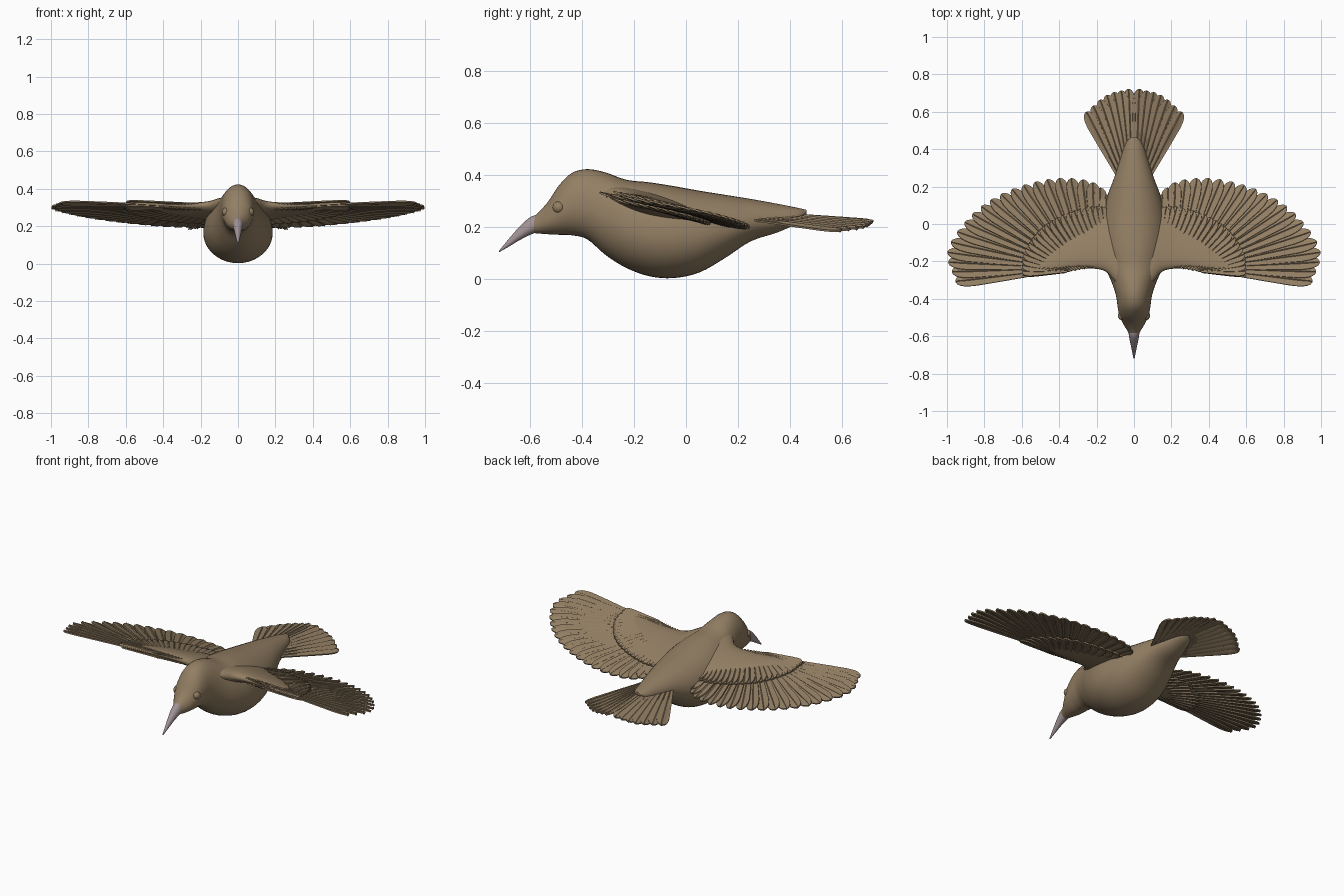
import bpy, bmesh, math
from mathutils import Vector

cube = bpy.data.objects.get("Cube")
if cube:
    bpy.data.objects.remove(cube, do_unlink=True)


def material(name, rgb):
    m = bpy.data.materials.new(name)
    m.use_nodes = True
    m.diffuse_color = (*rgb, 1)
    bsdf = m.node_tree.nodes["Principled BSDF"]
    bsdf.inputs["Base Color"].default_value = (*rgb, 1)
    bsdf.inputs["Roughness"].default_value = 0.8
    return m


BROWN = material("plumage_brown", (0.29, 0.21, 0.125))
HORN = material("beak_grey", (0.36, 0.29, 0.30))


def spline(keys, n):
    """Smooth curve through key tuples, n steps per span."""
    k = [Vector(p) for p in keys]
    k = [2 * k[0] - k[1]] + k + [2 * k[-1] - k[-2]]
    out = []
    for a, b, c, d in zip(k, k[1:], k[2:], k[3:]):
        for i in range(n):
            t = i / n
            out.append(0.5 * (2 * b + (c - a) * t + (2 * a - 5 * b + 4 * c - d) * t * t
                              + (3 * b - a - 3 * c + d) * t ** 3))
    return out + [k[-2]]


def finish(bm, name, mat, mirror=False, angle=40):
    me = bpy.data.meshes.new(name)
    bm.to_mesh(me)
    bm.free()
    ob = bpy.data.objects.new(name, me)
    bpy.context.collection.objects.link(ob)
    me.materials.append(mat)
    bpy.ops.object.select_all(action="DESELECT")
    ob.select_set(True)
    bpy.context.view_layer.objects.active = ob
    bpy.ops.object.shade_smooth_by_angle(angle=math.radians(angle))
    if mirror:
        mod = ob.modifiers.new("mirror", "MIRROR")
        mod.use_mirror_merge = False
    return ob


def loft(rings, name, mat, mirror=False):
    bm = bmesh.new()
    loops = [[bm.verts.new(p) for p in r] for r in rings]
    n = len(loops[0])
    for a, b in zip(loops, loops[1:]):
        for i in range(n):
            j = (i + 1) % n
            bm.faces.new((a[i], a[j], b[j], b[i]))
    bm.faces.new(loops[0])
    bm.faces.new(loops[-1])
    bmesh.ops.recalc_face_normals(bm, faces=bm.faces)
    return finish(bm, name, mat, mirror, 60)


def oval(y, low, high, half, n=40):
    """Egg-shaped ring, widest a little below the middle."""
    mid = low + 0.45 * (high - low)
    ring = []
    for i in range(n):
        t = 2 * math.pi * i / n
        s = math.sin(t)
        ring.append((half * math.cos(t), y, mid + s * ((high - mid) if s > 0 else (mid - low))))
    return ring


# Body and head: y, underside, top, half width
BODY = [(-0.605, 0.178, 0.228, 0.02), (-0.57, 0.175, 0.255, 0.036), (-0.53, 0.172, 0.30, 0.06),
        (-0.49, 0.17, 0.36, 0.078), (-0.44, 0.168, 0.408, 0.088), (-0.38, 0.152, 0.423, 0.097),
        (-0.31, 0.092, 0.41, 0.12), (-0.23, 0.042, 0.382, 0.155), (-0.14, 0.01, 0.372, 0.18),
        (-0.05, 0.003, 0.358, 0.185), (0.05, 0.024, 0.34, 0.172), (0.15, 0.08, 0.324, 0.143),
        (0.25, 0.145, 0.308, 0.105), (0.35, 0.178, 0.29, 0.073), (0.43, 0.215, 0.274, 0.045),
        (0.465, 0.25, 0.266, 0.014)]
loft([oval(*s) for s in spline(BODY, 4)], "body", BROWN)

# Beak
BEAK = [(-0.72, 0.103, 0.109, 0.003), (-0.68, 0.126, 0.158, 0.011), (-0.64, 0.15, 0.203, 0.019),
        (-0.60, 0.17, 0.238, 0.027), (-0.56, 0.185, 0.25, 0.03)]
loft([oval(*s, n=24) for s in spline(BEAK, 4)], "beak", HORN)

# Eyes
bm = bmesh.new()
bmesh.ops.create_uvsphere(bm, u_segments=20, v_segments=12, radius=0.024)
bmesh.ops.translate(bm, verts=bm.verts, vec=(0.062, -0.49, 0.275))
finish(bm, "eye", BROWN, True)


def wing_z(x, y):
    return 0.325 - (0.26 - 0.1 * x) * (y + 0.3)


def tail_z(x, y):
    return 0.25 - 0.075 * (y - 0.25) - 0.1 * abs(x)


# Wing arm: x, leading edge, trailing edge, thickness
ARM = [(0.04, -0.36, 0.16, 0.06), (0.1, -0.31, 0.12, 0.058), (0.15, -0.255, 0.07, 0.05),
       (0.22, -0.238, 0.02, 0.04), (0.32, -0.24, -0.03, 0.033), (0.42, -0.255, -0.09, 0.027),
       (0.52, -0.268, -0.18, 0.02), (0.6, -0.28, -0.245, 0.01)]


def airfoil(x, lead, trail, thick, n=28):
    ring = []
    for i in range(n):
        t = 2 * math.pi * i / n
        u = (1 - math.cos(t)) / 2
        y = lead + u * (trail - lead)
        ring.append((x, y, wing_z(x, y) + thick * math.sin(t) * (1 - 0.45 * u)))
    return ring


loft([airfoil(*s) for s in spline(ARM, 4)], "wing_arm", BROWN, True)

# Feather outline: distance along, relative half width
OUTLINE = [(0, 0.35), (0.3, 0.6), (0.6, 0.85), (0.82, 1), (0.9, 0.93), (0.95, 0.76), (0.985, 0.45), (1, 0.12)]


def feather(bm, root, tip, half, height, lift, tilt=0.006):
    """Thin cambered blade lying on a height function."""
    root, tip = Vector(root), Vector(tip)
    axis = tip - root
    side = Vector((axis.y, -axis.x)).normalized()
    rows = []
    for s, w in OUTLINE:
        row = []
        for k in (-1, -0.15, 0, 0.15, 1):
            p = root + axis * s + side * (half * w * k)
            ridge = 0.004 if k == 0 else 0
            z = height(p.x, p.y) + lift + tilt * k * w + ridge
            row.append(bm.verts.new((p.x, p.y, z)))
        rows.append(row)
    for a, b in zip(rows, rows[1:]):
        for i in range(4):
            bm.faces.new((a[i], a[i + 1], b[i + 1], b[i]))


def feather_row(name, roots, tips, per, half, height, lift, tilt=0.006):
    bm = bmesh.new()
    pairs = list(zip(spline(roots, per), spline(tips, per)))
    for i, (r, t) in enumerate(pairs):
        feather(bm, r, t, half, height, lift(i / (len(pairs) - 1)), tilt)
    bmesh.ops.recalc_face_normals(bm, faces=bm.faces)
    bmesh.ops.solidify(bm, geom=bm.faces[:], thickness=0.007)
    return finish(bm, name, BROWN, True)


# Flight feathers fanned from the arm
FLIGHT_ROOTS = [(0.42, -0.243), (0.42, -0.225), (0.4, -0.21), (0.36, -0.2),
                (0.32, -0.19), (0.27, -0.18), (0.2, -0.17), (0.12, -0.16)]
FLIGHT_TIPS = [(0.955, -0.305), (0.997, -0.15), (0.905, 0.01), (0.765, 0.13),
               (0.59, 0.208), (0.4, 0.245), (0.22, 0.222), (0.12, 0.12)]
feather_row("flight_feathers", FLIGHT_ROOTS, FLIGHT_TIPS, 3, 0.036, wing_z, lambda t: 0)

# Shorter covering feathers above and below the flight row
COVERT_TIPS = [(0.6, -0.25), (0.59, -0.16), (0.54, -0.07), (0.47, 0.0),
               (0.38, 0.05), (0.29, 0.08), (0.2, 0.095), (0.12, 0.08)]
COVERT_ROOTS = [(0.6 * x, -0.2 - 0.08 * x) for x, y in COVERT_TIPS]
feather_row("upper_coverts", COVERT_ROOTS, COVERT_TIPS, 3, 0.028, wing_z, lambda t: 0.014)
feather_row("under_coverts", COVERT_ROOTS, COVERT_TIPS, 2, 0.032, wing_z, lambda t: -0.012)

# Tail fan, middle feathers on top
TAIL_ROOTS = [(0.012, 0.26), (0.03, 0.25), (0.06, 0.22)]
TAIL_TIPS = [(0.03, 0.722), (0.145, 0.69), (0.255, 0.6)]
feather_row("tail_feathers", TAIL_ROOTS, TAIL_TIPS, 3, 0.034, tail_z, lambda t: 0.012 - 0.02 * t, -0.005)
